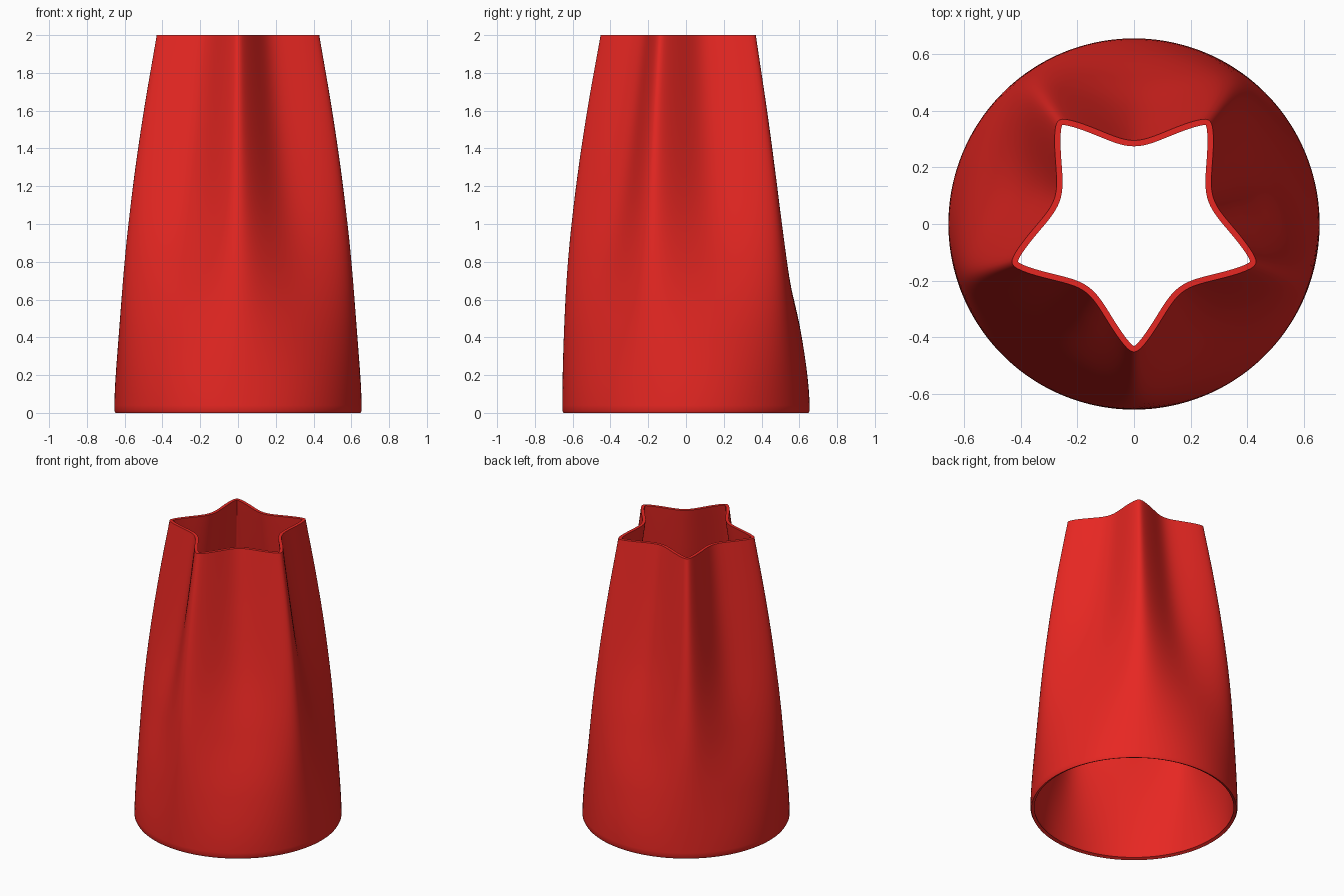
import bpy, math

if "Cube" in bpy.data.objects:
    bpy.data.objects.remove(bpy.data.objects["Cube"])

STEPS, ROWS = 240, 50
# (height, radius) profiles at the star tips and at the valleys between them
TIP = [(0, .655), (.4, .647), (.8, .625), (1.2, .582), (1.6, .523), (2, .452)]
VALLEY = [(0, .655), (.4, .613), (.8, .522), (1.2, .424), (1.6, .353), (2, .295)]


def sample(profile, z):
    # Catmull-Rom through evenly spaced profile points
    r = [p[1] for p in profile]
    f = min(z / .4, len(r) - 1.0001)
    i = int(f)
    t = f - i
    a = r[i - 1] if i > 0 else r[1]
    b, c = r[i], r[i + 1]
    d = r[i + 2] if i + 2 < len(r) else 2 * c - b
    return .5 * (2 * b + (c - a) * t + (2 * a - 5 * b + 4 * c - d) * t * t
                 + (3 * b - a - 3 * c + d) * t ** 3)


def radius(phi, z):
    # five-pointed section, sharper towards the top, one tip facing the front
    u = abs((phi + 36) % 72 - 36) / 36
    e = .08 + .45 * (1 - z / 2) ** 2
    u = (math.hypot(u, e) - e) / (math.hypot(1, e) - e)
    tip, valley = sample(TIP, z), sample(VALLEY, z)
    return valley + (tip - valley) * (1 - u) ** 2


# Outer wall lofted from a circle to a star
heights = [0, .012] + [2 * i / ROWS for i in range(1, ROWS + 1)]
verts, faces = [], []
for k, z in enumerate(heights):
    for j in range(STEPS):
        phi = 360 * j / STEPS
        r = radius(phi, z) - (.006 if k == 0 else 0)
        a = math.radians(phi - 90)
        verts.append((r * math.cos(a), r * math.sin(a), z))
for k in range(len(heights) - 1):
    for j in range(STEPS):
        n = (j + 1) % STEPS
        faces.append((k * STEPS + j, k * STEPS + n,
                      (k + 1) * STEPS + n, (k + 1) * STEPS + j))
mesh = bpy.data.meshes.new("star_vase")
mesh.from_pydata(verts, [], faces)
vase = bpy.data.objects.new("star_vase", mesh)
bpy.context.collection.objects.link(vase)
bpy.context.view_layer.objects.active = vase
vase.select_set(True)

# Wall thickness, with flat rims
mod = vase.modifiers.new("wall", 'SOLIDIFY')
mod.thickness = .021
mod.offset = -1
bpy.ops.object.modifier_apply(modifier=mod.name)
for v in vase.data.vertices:
    if v.co.z > 1.975:
        v.co.z = 2
    elif v.co.z < .008:
        v.co.z = 0
bpy.ops.object.shade_smooth_by_angle(angle=math.radians(50))

# Red finish
red = bpy.data.materials.new("red")
red.diffuse_color = (.8, .02, .016, 1)
red.use_nodes = True
red.node_tree.nodes["Principled BSDF"].inputs["Base Color"].default_value = red.diffuse_color
vase.data.materials.append(red)
